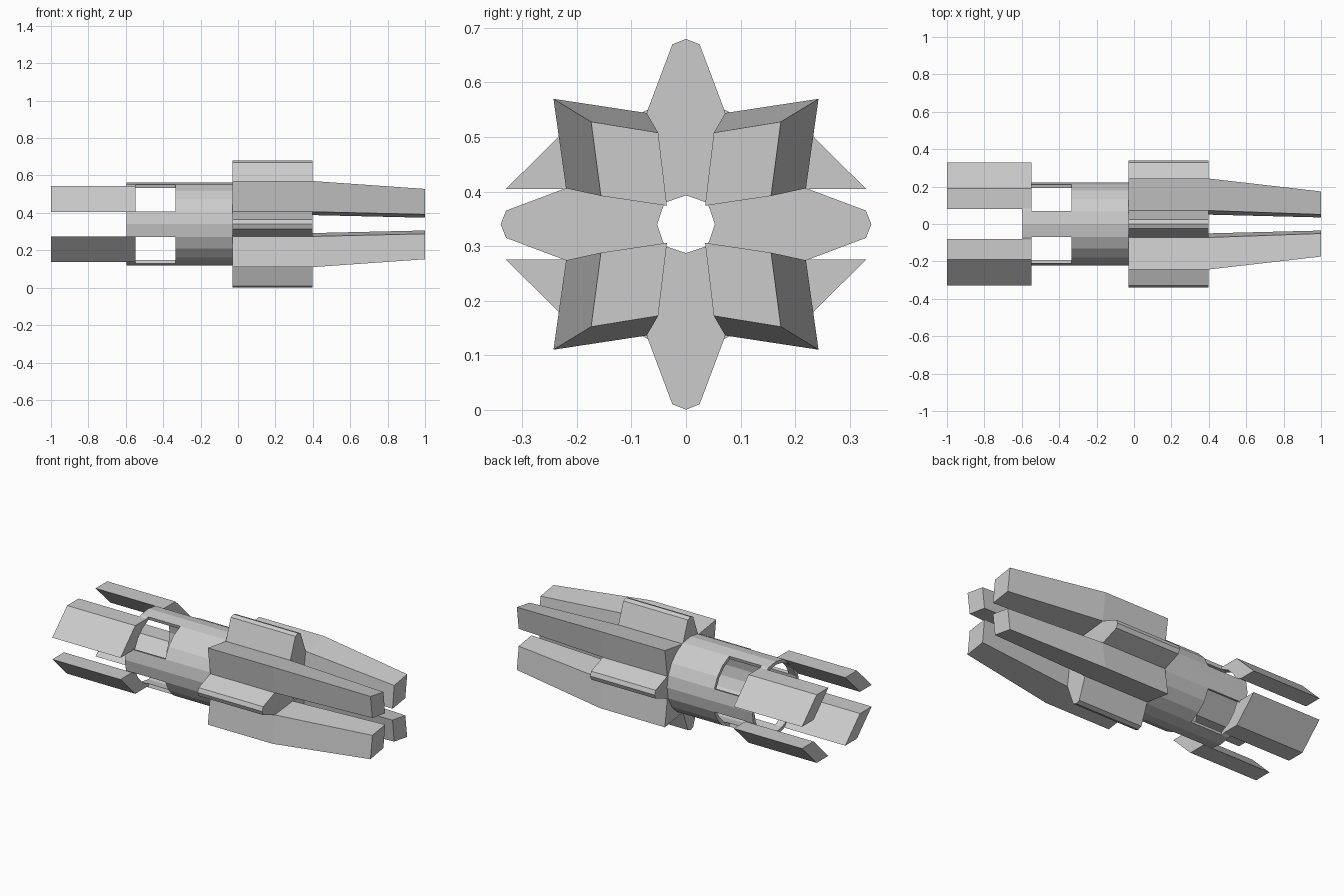
import bpy, bmesh, math

if "Cube" in bpy.data.objects:
    bpy.data.objects.remove(bpy.data.objects["Cube"])

ZC = 0.34  # height of the long axis


def make_object(name, bm):
    bmesh.ops.recalc_face_normals(bm, faces=bm.faces)
    mesh = bpy.data.meshes.new(name)
    bm.to_mesh(mesh)
    bm.free()
    ob = bpy.data.objects.new(name, mesh)
    ob.location.z = ZC
    bpy.context.collection.objects.link(ob)
    return ob


def loft(name, sections, transform):
    """Closed solid through (x, [(y, z), ...]) sections along the x axis."""
    bm = bmesh.new()
    rings = []
    for x, pts in sections:
        rings.append([bm.verts.new((x, *transform(y, z))) for y, z in pts])
    n = len(rings[0])
    for a, b in zip(rings, rings[1:]):
        for i in range(n):
            j = (i + 1) % n
            bm.faces.new((a[i], a[j], b[j], b[i]))
    bm.faces.new(rings[0])
    bm.faces.new(rings[-1])
    return make_object(name, bm)


# Hollow tube with four windows, left open between the cardinal strips
SIDES, R = 20, 0.222
bm = bmesh.new()
xs = [-0.595, -0.548, -0.335, -0.03]
rings = []
for x in xs:
    rings.append([bm.verts.new((x, R * math.cos(i * math.tau / SIDES),
                                R * math.sin(i * math.tau / SIDES)))
                  for i in range(SIDES)])
for k in range(3):
    for i in range(SIDES):
        if k == 1 and i % 5 in (1, 2, 3):
            continue
        j = (i + 1) % SIDES
        bm.faces.new((rings[k][i], rings[k][j], rings[k + 1][j], rings[k + 1][i]))
tube = make_object("windowed_tube", bm)
wall = tube.modifiers.new("wall", "SOLIDIFY")
wall.thickness = 0.02
wall.offset = -1

# Cross-sections of the diagonal parts, in the +y +z quadrant
fin = [(0.33, 0.065), (0.19, 0.204), (0.08, 0.204), (0.22, 0.065)]
claw_base = [(0.243, 0.23), (0.072, 0.204), (0.05, 0.048), (0.22, 0.066)]
claw_tip = [(0.174, 0.188), (0.051, 0.168), (0.035, 0.034), (0.156, 0.052)]

for sy in (1, -1):
    for sz in (1, -1):
        def mirror(y, z, sy=sy, sz=sz):
            return sy * y, sz * z
        tag = ("upper" if sz > 0 else "lower") + ("_back" if sy > 0 else "_front")
        loft("tail_fin_" + tag, [(-1.0, fin), (-0.548, fin)], mirror)
        loft("claw_" + tag, [(-0.03, claw_base), (0.4, claw_base), (1.0, claw_tip)], mirror)

# Wedge blocks at top, bottom and both sides, around the central bore
half = [(0.035, 0.041), (0.052, 0.055), (0.072, 0.205), (0.025, 0.33)]
wedge = half + [(0, 0.34)] + [(-y, z) for y, z in reversed(half)] + [(0, 0.053)]
for i, side in enumerate(("top", "front", "bottom", "back")):
    c, s = round(math.cos(i * math.pi / 2)), round(math.sin(i * math.pi / 2))
    loft("wedge_" + side, [(-0.03, wedge), (0.398, wedge)],
         lambda y, z, c=c, s=s: (c * y - s * z, s * y + c * z))
